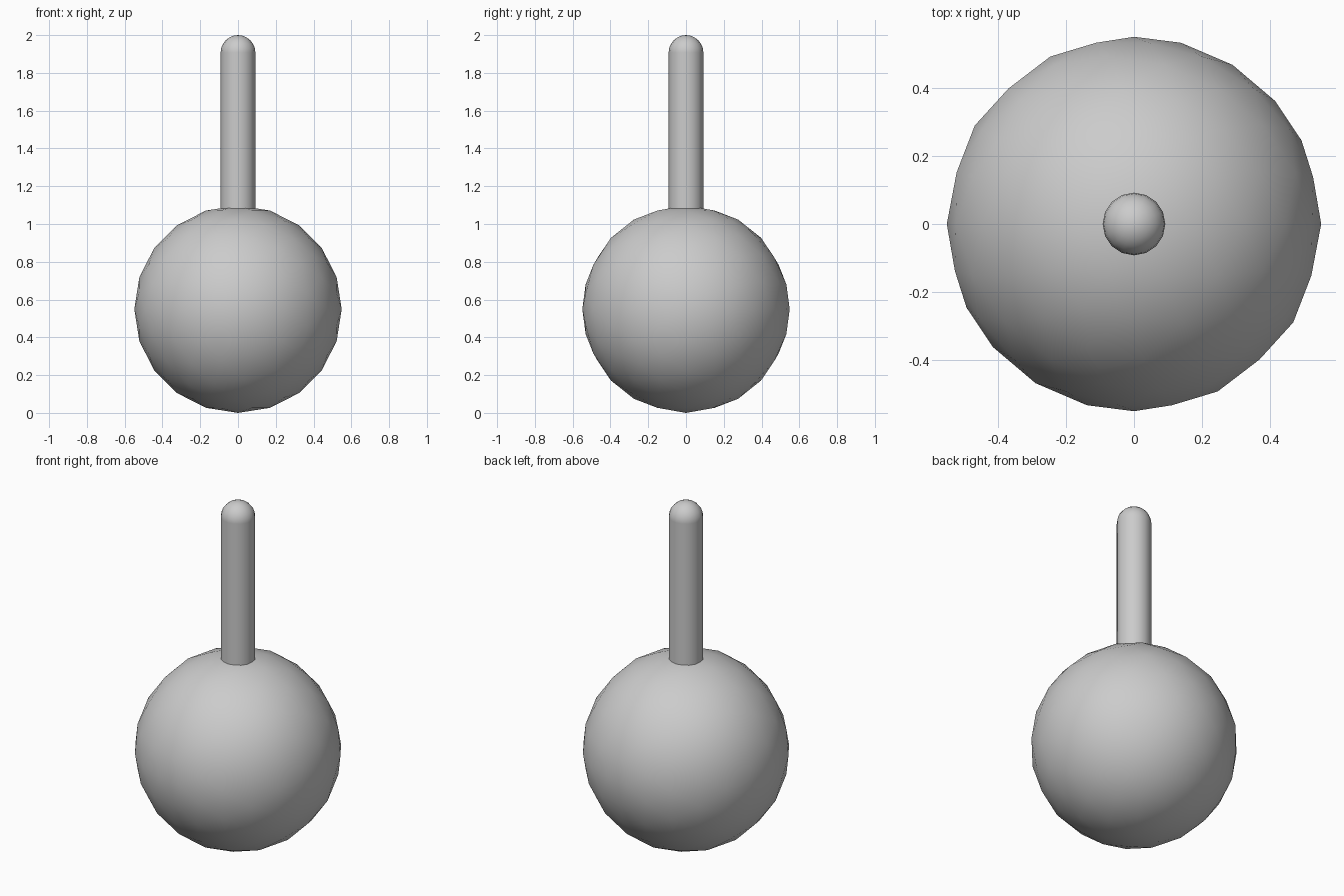
import bpy, math

if "Cube" in bpy.data.objects:
    bpy.data.objects.remove(bpy.data.objects["Cube"])

BALL_R = 0.549
ROD_R = 0.092
ROD_BOTTOM, ROD_TOP = 1.0, 1.908


def finish(name, angle):
    ob = bpy.context.object
    ob.name = name
    bpy.ops.object.transform_apply(location=False, rotation=True, scale=True)
    bpy.ops.object.shade_smooth_by_angle(angle=math.radians(angle))
    return ob


# Round body, standing on the floor, icosphere poles along y
bpy.ops.mesh.primitive_ico_sphere_add(subdivisions=3, radius=BALL_R,
                                      location=(0, 0, BALL_R),
                                      rotation=(-math.pi / 2, 0, 0))
finish("ball", 60)

# Upright rod
bpy.ops.mesh.primitive_cylinder_add(vertices=16, radius=ROD_R,
                                    depth=ROD_TOP - ROD_BOTTOM,
                                    location=(0, 0, (ROD_TOP + ROD_BOTTOM) / 2))
finish("rod", 40)

# Rounded rod tip
bpy.ops.mesh.primitive_uv_sphere_add(segments=16, ring_count=12, radius=ROD_R,
                                     location=(0, 0, ROD_TOP))
finish("rod_tip", 60)
